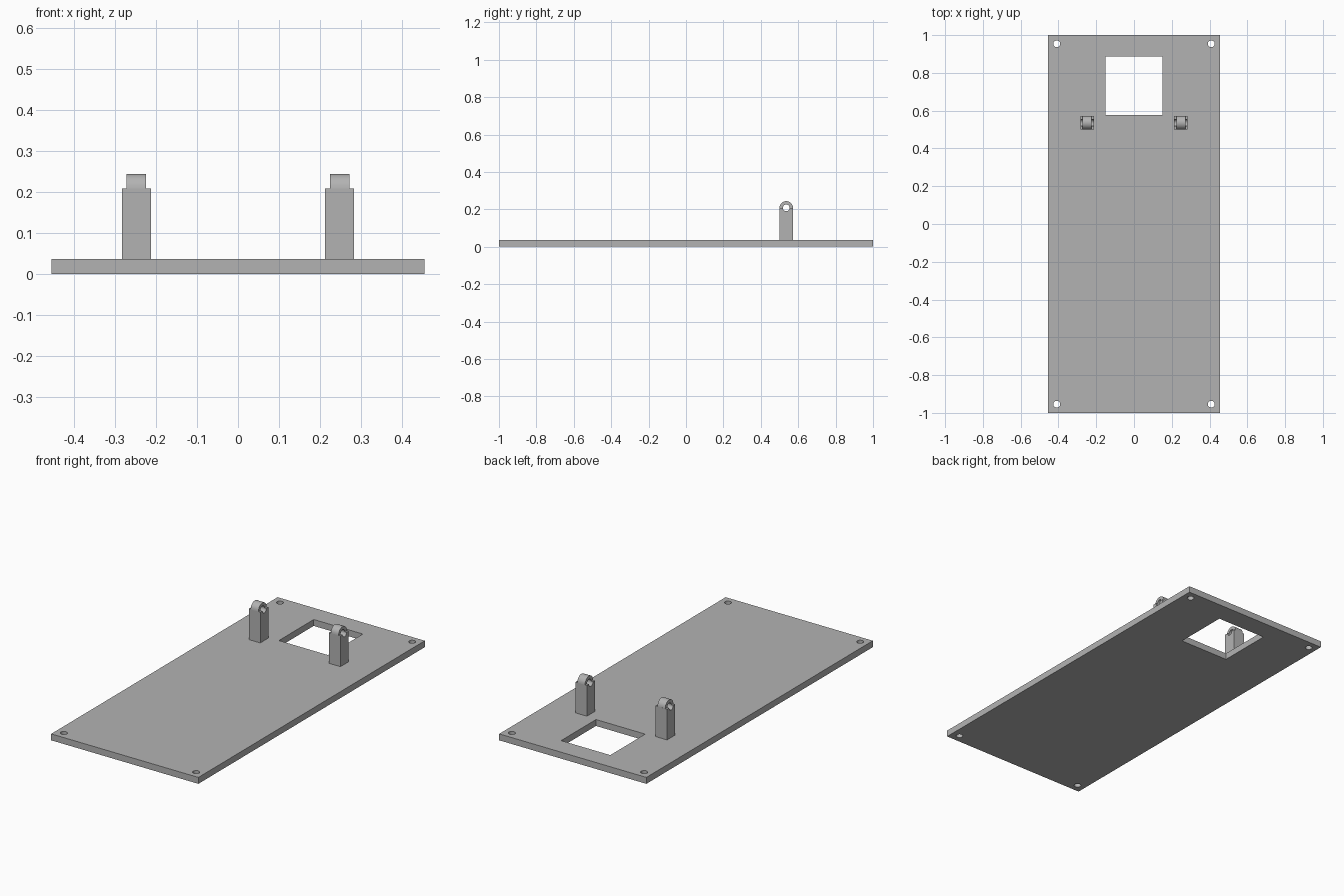
import bpy, bmesh
from math import cos, sin, pi
from mathutils import Matrix

if "Cube" in bpy.data.objects:
    bpy.data.objects.remove(bpy.data.objects["Cube"], do_unlink=True)

grey = bpy.data.materials.new("light_grey")
grey.use_nodes = True
colour = (0.45, 0.45, 0.45, 1)
grey.diffuse_color = colour
grey.node_tree.nodes["Principled BSDF"].inputs["Base Color"].default_value = colour


def arc(x, y, r, start=0, end=2 * pi, steps=32):
    return [(x + r * cos(start + (end - start) * i / steps),
             y + r * sin(start + (end - start) * i / steps)) for i in range(steps + 1)]


def rect(x, y, w, h):
    return [(x - w, y - h), (x + w, y - h), (x + w, y + h), (x - w, y + h)]


def extrude_profile(name, loops, thickness, matrix):
    """Filled outline with inner loops as holes, extruded evenly about its plane."""
    curve = bpy.data.curves.new(name, 'CURVE')
    curve.dimensions = '2D'
    curve.fill_mode = 'BOTH'
    curve.extrude = thickness / 2
    for loop in loops:
        spline = curve.splines.new('POLY')
        spline.points.add(len(loop) - 1)
        for point, (x, y) in zip(spline.points, loop):
            point.co = (x, y, 0, 1)
        spline.use_cyclic_u = True
    temp = bpy.data.objects.new(name + "_outline", curve)
    bpy.context.collection.objects.link(temp)
    mesh = bpy.data.meshes.new_from_object(temp.evaluated_get(bpy.context.evaluated_depsgraph_get()))
    bpy.data.objects.remove(temp, do_unlink=True)
    bm = bmesh.new()
    bm.from_mesh(mesh)
    bm.transform(matrix)
    bmesh.ops.remove_doubles(bm, verts=bm.verts, dist=1e-5)
    bmesh.ops.recalc_face_normals(bm, faces=bm.faces)
    bm.to_mesh(mesh)
    bm.free()
    mesh.name = name
    mesh.materials.clear()
    mesh.materials.append(grey)
    obj = bpy.data.objects.new(name, mesh)
    bpy.context.collection.objects.link(obj)
    bpy.ops.object.select_all(action='DESELECT')
    obj.select_set(True)
    bpy.context.view_layer.objects.active = obj
    bpy.ops.object.shade_smooth_by_angle(angle=pi / 6)
    return obj


# Base plate with a square window and four corner screw holes
BASE = 0.036
holes = [arc(sx * 0.409, sy * 0.954, 0.018)[:-1] for sx in (-1, 1) for sy in (-1, 1)]
extrude_profile("base_plate", [rect(0, 0, 0.455, 1), rect(0, 0.732, 0.152, 0.154)] + holes,
                BASE, Matrix.Translation((0, 0, BASE / 2)))

# Pivot posts: square column with a grooved top, capped by a narrower half ring
PIVOT_Y, PIVOT_Z, OUTER, BORE = 0.536, 0.208, 0.036, 0.018
column = [(-OUTER, BASE), (OUTER, BASE), (OUTER, PIVOT_Z)]
column += arc(0, PIVOT_Z, BORE, 0, -pi, 16) + [(-OUTER, PIVOT_Z)]
half_ring = arc(0, PIVOT_Z, OUTER, 0, pi, 16) + arc(0, PIVOT_Z, BORE, pi, 0, 16)
# Profile x, y, depth become world y, z, x
upright = Matrix(((0, 0, 1, 0), (1, 0, 0, 0), (0, 1, 0, 0), (0, 0, 0, 1)))
for side, sx in (("left", 1), ("right", -1)):
    place = Matrix.Translation((sx * 0.248, PIVOT_Y, 0)) @ upright
    extrude_profile(side + "_post", [column], 0.071, place)
    extrude_profile(side + "_pivot_ring", [half_ring], 0.048, place)
